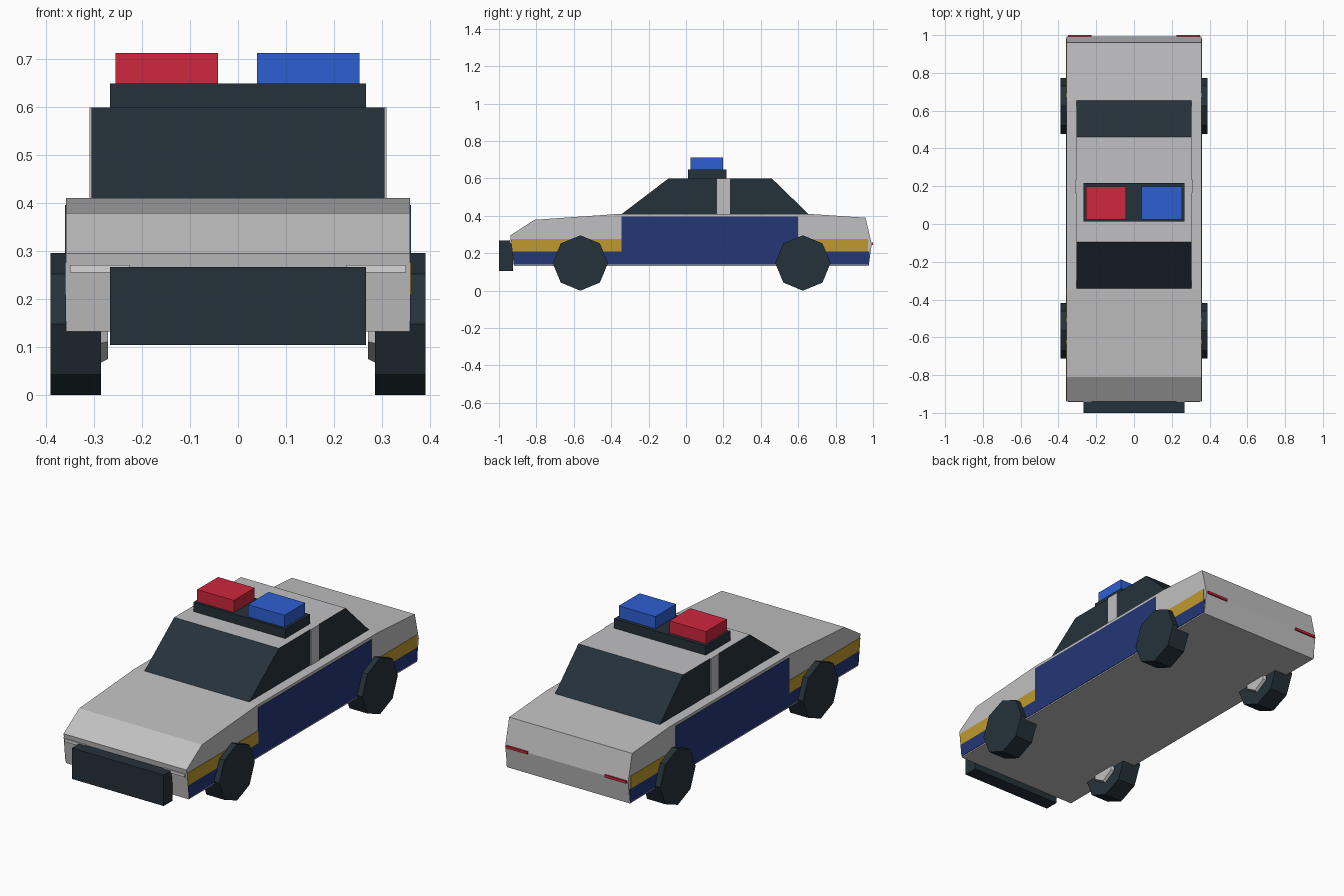
import bpy, bmesh, math

if "Cube" in bpy.data.objects:
    bpy.data.objects.remove(bpy.data.objects["Cube"])


def material(name, rgb):
    m = bpy.data.materials.new(name)
    m.diffuse_color = (*rgb, 1)
    m.use_nodes = True
    m.node_tree.nodes["Principled BSDF"].inputs["Base Color"].default_value = m.diffuse_color
    return m


grey = material("body grey", (0.53, 0.53, 0.54))
dark = material("dark slate", (0.018, 0.031, 0.042))
navy = material("door navy", (0.017, 0.038, 0.18))
gold = material("stripe gold", (0.52, 0.32, 0.027))
red = material("lamp red", (0.62, 0.02, 0.045))
blue = material("lamp blue", (0.027, 0.115, 0.65))
white = material("headlight white", (0.68, 0.68, 0.69))


def finish(name, bm, *mats):
    bmesh.ops.recalc_face_normals(bm, faces=bm.faces)
    mesh = bpy.data.meshes.new(name)
    bm.to_mesh(mesh)
    bm.free()
    for m in mats:
        mesh.materials.append(m)
    ob = bpy.data.objects.new(name, mesh)
    bpy.context.collection.objects.link(ob)
    return ob


def extrude(name, profile, x0, x1, *mats, rule=None):
    """Extrude a (y, z) side profile from x0 to x1."""
    bm = bmesh.new()
    face = bm.faces.new([bm.verts.new((x0, y, z)) for y, z in profile])
    out = bmesh.ops.extrude_face_region(bm, geom=[face])["geom"]
    bmesh.ops.translate(bm, vec=(x1 - x0, 0, 0),
                        verts=[v for v in out if isinstance(v, bmesh.types.BMVert)])
    bmesh.ops.recalc_face_normals(bm, faces=bm.faces)
    if rule:
        for f in bm.faces:
            f.material_index = rule(f)
    return finish(name, bm, *mats)


def box(name, x, y, z, mat):
    return extrude(name, [(y[0], z[0]), (y[1], z[0]), (y[1], z[1]), (y[0], z[1])],
                   x[0], x[1], mat)


def prism(name, sides, cy, cz, x0, x1, r0, r1, mat):
    """Pointed-up wheel shape along x, with a radius at each end."""
    bm = bmesh.new()
    rings = []
    for x, r in ((x0, r0), (x1, r1)):
        angles = [math.tau * i / sides for i in range(sides)]
        rings.append([bm.verts.new((x, cy + r * math.sin(a), cz + r * math.cos(a)))
                      for a in angles])
        bm.faces.new(rings[-1])
    for i in range(sides):
        j = (i + 1) % sides
        bm.faces.new((rings[0][i], rings[0][j], rings[1][j], rings[1][i]))
    return finish(name, bm, mat)


# Body shell and cabin, the cabin glazed on all sides below a grey roof
extrude("body", [(-0.92, 0.133), (-0.94, 0.295), (-0.81, 0.379), (-0.35, 0.411),
                 (0.65, 0.411), (0.96, 0.39), (0.993, 0.25), (0.977, 0.133)],
        -0.358, 0.358, grey)
extrude("cabin", [(-0.35, 0.405), (0.66, 0.405), (0.46, 0.599), (-0.095, 0.599)],
        -0.305, 0.305, grey, dark, rule=lambda f: 0 if f.normal.z > 0.95 else 1)

# Front push bar
box("push_bar", (-0.267, 0.267), (-1.0, -0.925), (0.104, 0.267), dark)

# Roof light bar
box("light_bar_base", (-0.267, 0.267), (0.012, 0.217), (0.598, 0.649), dark)
box("red_lamp", (-0.255, -0.042), (0.025, 0.198), (0.648, 0.713), red)
box("blue_lamp", (0.04, 0.253), (0.025, 0.198), (0.648, 0.713), blue)

# Parts repeated on both sides
for s, side in ((-1, "left"), (1, "right")):
    skin = (s * 0.357, s * 0.3605)
    box(side + "_door_panel", skin, (-0.345, 0.60), (0.20, 0.396), navy)
    extrude(side + "_sill_stripe",
            [(-0.921, 0.14), (0.978, 0.14), (0.982, 0.21), (-0.929, 0.21)], *skin, navy)
    extrude(side + "_front_stripe",
            [(-0.929, 0.21), (-0.345, 0.21), (-0.345, 0.276), (-0.936, 0.276)], *skin, gold)
    box(side + "_rear_stripe", skin, (0.60, 0.973), (0.21, 0.276), gold)
    box(side + "_pillar", (s * 0.30, s * 0.309), (0.165, 0.235), (0.405, 0.599), grey)
    lamp = (s * 0.225, s * 0.35)
    box(side + "_headlight", lamp, (-0.943, -0.93), (0.256, 0.271), white)
    box(side + "_tail_light", lamp, (0.98, 1.0), (0.244, 0.257), red)
    for end, y in (("front", -0.565), ("rear", 0.625)):
        prism(f"{side}_{end}_wheel", 8, y, 0.148, s * 0.285, s * 0.39, 0.148, 0.148, dark)
        prism(f"{side}_{end}_hub", 6, y, 0.148, s * 0.271, s * 0.286, 0.073, 0.08, grey)
